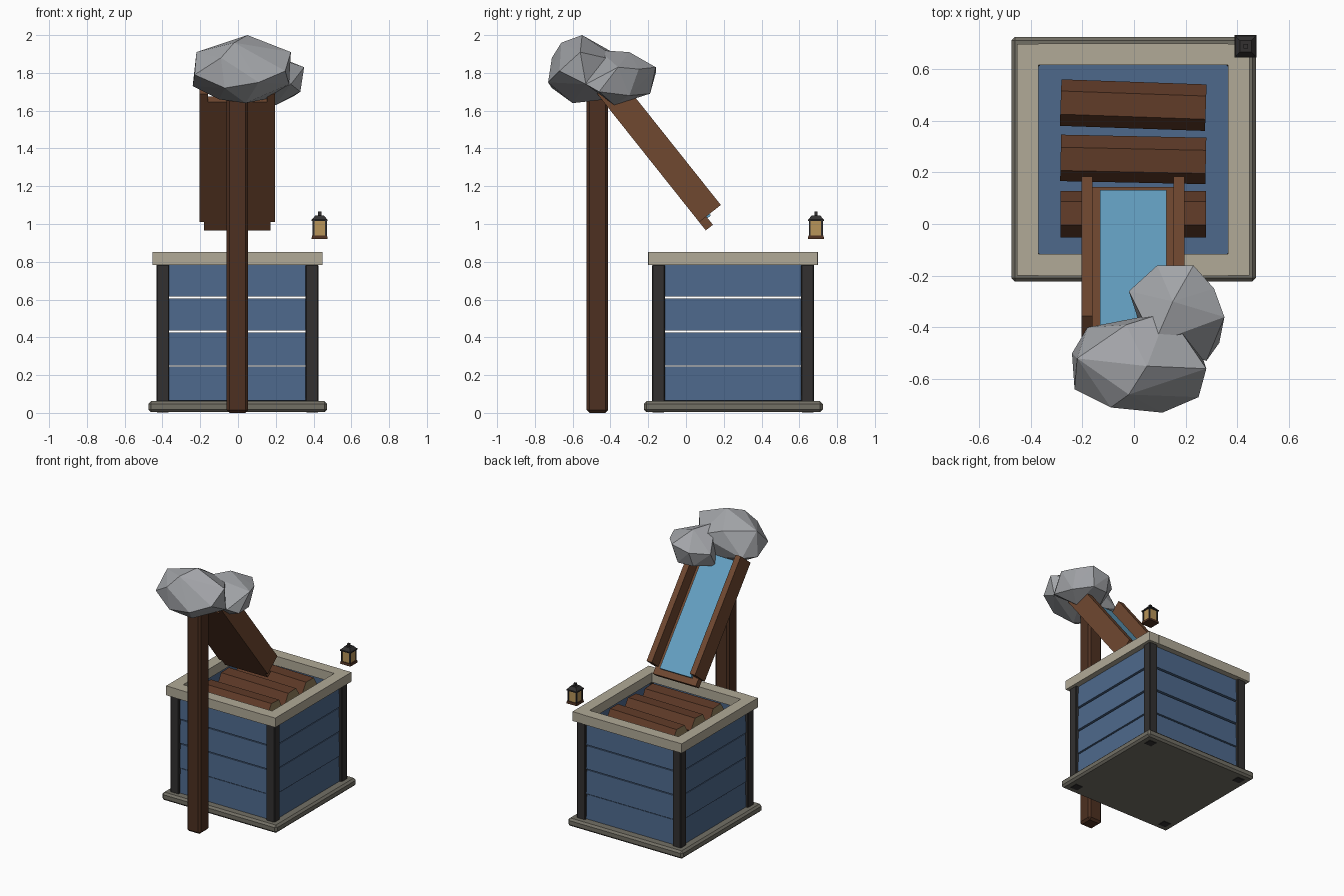
import bpy, bmesh, math
from mathutils import Matrix, Vector

if "Cube" in bpy.data.objects:
    bpy.data.objects.remove(bpy.data.objects["Cube"])


def mat(name, r, g, b):
    m = bpy.data.materials.new(name)
    m.diffuse_color = (r, g, b, 1)
    m.use_nodes = True
    m.node_tree.nodes["Principled BSDF"].inputs["Base Color"].default_value = m.diffuse_color
    return m


WOOD = mat("wood", .16, .065, .03)
DARK = mat("dark_wood", .075, .03, .015)
LOG = mat("log_bark", .12, .045, .022)
CUT = mat("log_cut", .30, .22, .11)
BLUE = mat("blue_paint", .075, .14, .26)
WATER = mat("water", .13, .36, .55)
TRIM = mat("pale_trim", .44, .40, .31)
STONE = mat("stone", .17, .16, .13)
IRON = mat("iron", .032, .03, .03)
ROCK = mat("rock", .36, .37, .39)
GLASS = mat("lantern_glass", .48, .30, .10)


def finish(name, bm, mats, matrix=None):
    bmesh.ops.recalc_face_normals(bm, faces=bm.faces)
    if matrix:
        bm.transform(matrix)
    me = bpy.data.meshes.new(name)
    bm.to_mesh(me)
    bm.free()
    for m in mats:
        me.materials.append(m)
    ob = bpy.data.objects.new(name, me)
    bpy.context.collection.objects.link(ob)
    return ob


def box(name, x, y, z, m, bevel=0, matrix=None):
    """Box from (min, max) ranges."""
    bm = bmesh.new()
    bmesh.ops.create_cube(bm, size=1)
    for v in bm.verts:
        v.co = [r[0] if c < 0 else r[1] for c, r in zip(v.co, (x, y, z))]
    if bevel:
        bmesh.ops.bevel(bm, geom=bm.edges[:], offset=bevel, segments=1, affect='EDGES')
    return finish(name, bm, [m], matrix)


def frustum(name, cx, cy, z0, z1, h0, h1, m):
    """Square tapered block with half widths h0 and h1."""
    bm = bmesh.new()
    bmesh.ops.create_cube(bm, size=2)
    for v in bm.verts:
        h = h0 if v.co.z < 0 else h1
        v.co = (cx + v.co.x * h, cy + v.co.y * h, z0 if v.co.z < 0 else z1)
    return finish(name, bm, [m])


def hull(name, pts, m):
    bm = bmesh.new()
    for p in pts:
        bm.verts.new(p)
    r = bmesh.ops.convex_hull(bm, input=bm.verts[:])
    loose = [v for v in bm.verts if not v.link_faces]
    bmesh.ops.delete(bm, geom=loose, context='VERTS')
    return finish(name, bm, [m])


CX, CY = -.003, .249   # crate centre

# Crate base, corner posts, floor
box("base_slab", (-.475, .472), (-.223, .724), (.004, .062), STONE, .014)
for sx in (-1, 1):
    for sy in (-1, 1):
        px, py = CX + sx * .395, CY + sy * .395
        box("corner_post", (px - .034, px + .034), (py - .034, py + .034), (.002, .785), IRON, .005)
box("crate_floor", (CX - .385, CX + .385), (CY - .385, CY + .385), (.64, .69), BLUE)

# Wall planks, slightly lapped, with open gaps
rows = ((.064, .245), (.251, .426), (.436, .606), (.616, .782))
for side in range(4):
    turn = Matrix.Translation((CX, CY, 0)) @ Matrix.Rotation(side * math.pi / 2, 4, 'Z')
    for z0, z1 in rows:
        zc = (z0 + z1) / 2
        tilt = Matrix.Translation((0, -.395, zc)) @ Matrix.Rotation(-.04, 4, 'X')
        box("wall_plank", (-.375, .375), (-.016, .016), (z0 - zc, z1 - zc), BLUE, 0, turn @ tilt)

# Rim frame
for s in (-1, 1):
    a, b = sorted((s * .366, s * .45))
    box("rim_side", (CX + a, CX + b), (CY - .448, CY + .448), (.782, .852), TRIM)
    box("rim_end", (CX - .366, CX + .366), (CY + a, CY + b), (.782, .852), TRIM)

# Six-sided logs with pale cut ends
for y, yaw, z, roll in ((.46, -2, .765, 0), (.25, -1.2, .765, .05), (.037, 0, .76, -.06)):
    bm = bmesh.new()
    rings = [[bm.verts.new((x, .09 * math.cos(k * math.pi / 3 + roll),
                            .09 * math.sin(k * math.pi / 3 + roll))) for k in range(6)]
             for x in (-.281, .281)]
    for r in rings:
        bm.faces.new(r).material_index = 1
    for k in range(6):
        j = (k + 1) % 6
        bm.faces.new((rings[0][k], rings[0][j], rings[1][j], rings[1][k]))
    finish("log", bm, [LOG, CUT], Matrix.Translation((-.003, y, z)) @ Matrix.Rotation(math.radians(yaw), 4, 'Z'))

# Tall support post
box("support_post", (-.06, .054), (-.526, -.412), (0, 1.70), DARK, .015)

# Sloping chute: local y runs downhill, local z is the chute's up
slope = Matrix.Translation((0, .07, 1.01)) @ Matrix.Rotation(-math.radians(51.5), 4, 'X')
box("chute_side_left", (-.203, -.16), (-.868, 0), (0, .146), WOOD, 0, slope)
box("chute_side_right", (.153, .196), (-.868, 0), (0, .146), WOOD, 0, slope)
box("chute_floor", (-.18, .173), (-.812, .056), (0, .048), WOOD, 0, slope)
box("water_stream", (-.132, .125), (-.84, .011), (.046, .07), WATER, 0, slope)

# Two faceted boulders on top
hull("boulder_front", [
    (.05, -.55, 2.0), (.28, -.56, 1.91), (-.22, -.52, 1.91), (-.02, -.66, 1.96),
    (-.24, -.5, 1.73), (-.23, -.64, 1.79), (-.09, -.71, 1.88), (.11, -.73, 1.75),
    (.25, -.67, 1.81), (.27, -.53, 1.74), (.13, -.34, 1.86), (-.03, -.39, 1.91),
    (-.18, -.4, 1.74), (.04, -.6, 1.64), (-.1, -.5, 1.66), (-.07, -.71, 1.72),
    (.14, -.42, 1.66)], ROCK)
hull("boulder_back", [
    (.15, -.30, 1.91), (.08, -.46, 1.92), (.23, -.16, 1.83), (.09, -.16, 1.80),
    (-.02, -.26, 1.78), (.31, -.25, 1.82), (.35, -.36, 1.83), (.33, -.46, 1.70),
    (.28, -.53, 1.74), (.2, -.19, 1.69), (.08, -.2, 1.69), (.2, -.38, 1.63),
    (.02, -.38, 1.64), (.3, -.3, 1.68)], ROCK)

# Lantern hovering over the back right corner
LX, LY = .432, .688
frustum("lantern_base", LX, LY, .92, .938, .043, .04, DARK)
frustum("lantern_glass", LX, LY, .938, 1.02, .034, .034, GLASS)
for sx in (-1, 1):
    for sy in (-1, 1):
        frustum("lantern_bar", LX + sx * .033, LY + sy * .033, .935, 1.02, .005, .005, IRON)
frustum("lantern_eave", LX, LY, 1.016, 1.024, .043, .043, IRON)
frustum("lantern_roof", LX, LY, 1.024, 1.046, .04, .022, IRON)
frustum("lantern_finial", LX, LY, 1.046, 1.066, .009, .009, IRON)
